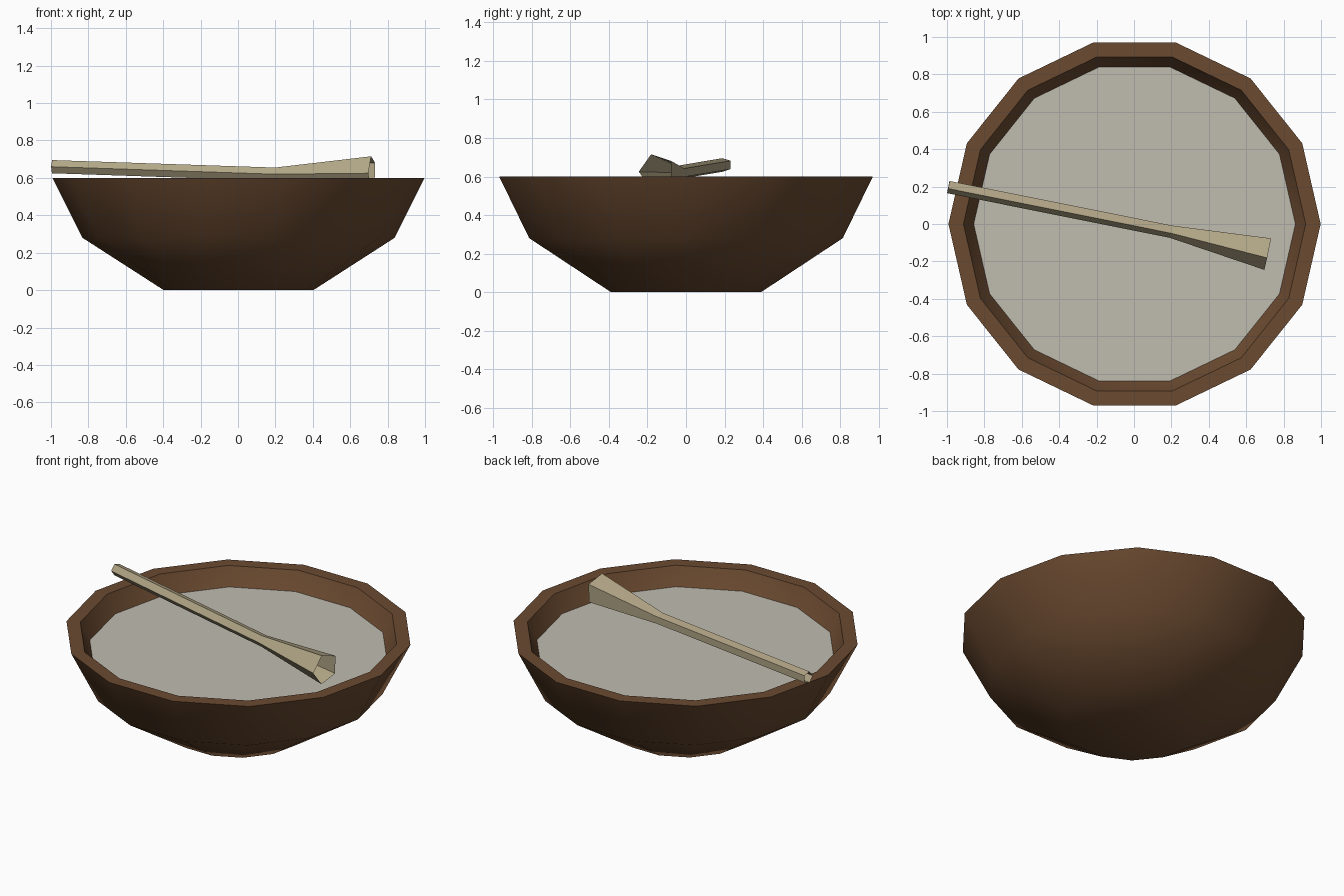
import bpy, bmesh, math
from mathutils import Vector

if "Cube" in bpy.data.objects:
    bpy.data.objects.remove(bpy.data.objects["Cube"])


def material(name, rgb):
    m = bpy.data.materials.new(name)
    m.diffuse_color = (*rgb, 1.0)
    m.use_nodes = True
    m.node_tree.nodes["Principled BSDF"].inputs["Base Color"].default_value = m.diffuse_color
    return m


def loft(name, rings, mat, cap_start=False, cap_end=False):
    """Skin a list of equal-length point rings into a mesh object."""
    bm = bmesh.new()
    loops = [[bm.verts.new(p) for p in ring] for ring in rings]
    n = len(loops[0])
    for a, b in zip(loops, loops[1:]):
        for i in range(n):
            j = (i + 1) % n
            bm.faces.new((a[i], a[j], b[j], b[i]))
    if cap_start:
        bm.faces.new(loops[0][::-1])
    if cap_end:
        bm.faces.new(loops[-1])
    me = bpy.data.meshes.new(name)
    bm.to_mesh(me)
    bm.free()
    me.materials.append(mat)
    ob = bpy.data.objects.new(name, me)
    bpy.context.collection.objects.link(ob)
    return ob


SIDES = 14
CX = 0.003


def circle(r, z):
    return [(CX + r * math.cos(math.tau * i / SIDES),
             r * math.sin(math.tau * i / SIDES), z) for i in range(SIDES)]


wood = material("dark_wood", (0.147, 0.069, 0.030))
cream = material("pale_cream", (0.527, 0.503, 0.434))
light_wood = material("light_wood", (0.445, 0.381, 0.238))

# Bowl: outer wall, flat rim, inner wall and floor
profile = [(0.40, 0.0), (0.835, 0.28), (0.995, 0.60),
           (0.915, 0.60), (0.77, 0.31), (0.37, 0.06)]
bowl = loft("bowl", [circle(r, z) for r, z in profile], wood, True, True)
bpy.context.view_layer.objects.active = bowl
bowl.select_set(True)
bpy.ops.object.shade_smooth_by_angle(angle=math.radians(40))
bowl.select_set(False)

# Flat surface of the filling
bm = bmesh.new()
bm.faces.new([bm.verts.new(p) for p in circle(0.86, 0.49)])
me = bpy.data.meshes.new("filling")
bm.to_mesh(me)
bm.free()
me.materials.append(cream)
bpy.context.collection.objects.link(bpy.data.objects.new("filling", me))

# Spoon: open five-sided tube that flares at the scoop end
path = [((-0.992, 0.201, 0.66), 0.037),
        ((0.20, -0.038, 0.62), 0.037),
        ((0.716, -0.152, 0.625), 0.095)]
heading = (Vector(path[-1][0]) - Vector(path[0][0])).normalized()
side = Vector((0, 0, 1)).cross(heading).normalized()
up = heading.cross(side)
rings = []
for centre, r in path:
    ring = []
    for i in range(5):
        a = math.pi - math.tau * i / 5
        ring.append(Vector(centre) + r * (side * math.cos(a) + up * math.sin(a)))
    rings.append(ring[::-1])
loft("spoon", rings, light_wood)
